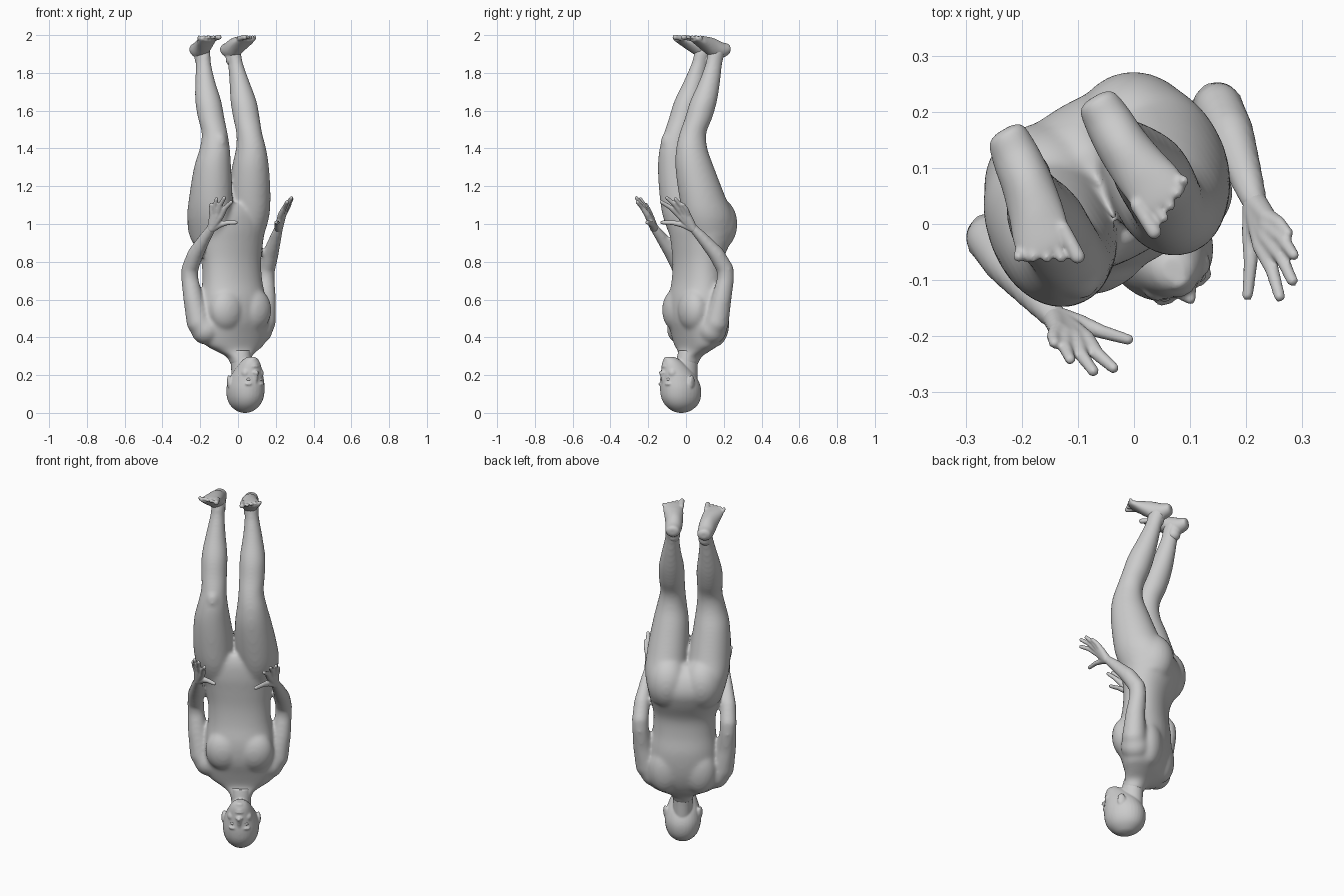
import bpy, bmesh, math
from mathutils import Vector, Matrix

TURN = math.radians(30)   # the whole figure is turned about z
SIDES = (1, -1)
HEAD = .020               # the head sits slightly to one side


def catmull(rows, n=4):
    """Smoothly resample a list of equal-length number rows."""
    out = []
    for i in range(len(rows) - 1):
        p0, p1 = rows[max(i - 1, 0)], rows[i]
        p2, p3 = rows[i + 1], rows[min(i + 2, len(rows) - 1)]
        for k in range(n):
            t = k / n
            out.append([0.5 * (2*b + (c-a)*t + (2*a-5*b+4*c-d)*t*t + (3*b-a-3*c+d)*t**3)
                        for a, b, c, d in zip(p0, p1, p2, p3)])
    return out + [list(rows[-1])]


def loft(bm, rings, along_y=False, power=2.0, seg=32):
    """Rings are (x, y, z, half width, half depth); ring plane is xy or xz."""
    prev = first = None
    for x, y, z, w, d in catmull(rings):
        ring = []
        for k in range(seg):
            a = 2 * math.pi * k / seg
            ca, sa = math.cos(a), math.sin(a)
            p = w * math.copysign(abs(ca) ** (2 / power), ca)
            q = d * math.copysign(abs(sa) ** (2 / power), sa)
            ring.append(bm.verts.new((x + p, y, z + q) if along_y else (x + p, y + q, z)))
        if prev:
            for k in range(seg):
                j = (k + 1) % seg
                bm.faces.new((prev[k], prev[j], ring[j], ring[k]))
        first = first or ring
        prev = ring
    bm.faces.new(first)
    bm.faces.new(prev)


def ball(bm, pos, rad, rot=0.0):
    m = Matrix.Translation(pos) @ Matrix.Rotation(rot, 4, 'Z') @ Matrix.Diagonal((*rad, 1))
    bmesh.ops.create_uvsphere(bm, u_segments=24, v_segments=16, radius=1, matrix=m)


def chain(bm, side, pts, dx=0.0, dy=0.0):
    """Rounded limb through (x, y, z, radius) points."""
    for i, (x, y, z, r) in enumerate(pts):
        p = Vector((side * x + dx, y + dy, z))
        ball(bm, p, (r, r, r))
        if i:
            d = p - q
            m = Matrix.Translation((p + q) / 2) @ d.to_track_quat('Z', 'Y').to_matrix().to_4x4()
            bmesh.ops.create_cone(bm, cap_ends=True, segments=20, radius1=rq, radius2=r,
                                  depth=d.length, matrix=m)
        q, rq = p, r


def finish(bm, name, voxel=None, soften=0):
    """Make the object; fuse its parts into one skin and soften the joins."""
    bmesh.ops.recalc_face_normals(bm, faces=bm.faces)
    me = bpy.data.meshes.new(name)
    bm.to_mesh(me)
    bm.free()
    ob = bpy.data.objects.new(name, me)
    bpy.context.collection.objects.link(ob)
    ob.rotation_euler.z = TURN
    for p in me.polygons:
        p.use_smooth = True
    if voxel:
        m = ob.modifiers.new("fuse", 'REMESH')
        m.mode, m.voxel_size, m.use_smooth_shade = 'VOXEL', voxel, True
        m = ob.modifiers.new("soften", 'SMOOTH')
        m.factor, m.iterations = .5, soften


# head, crown down
head = bmesh.new()
loft(head, [(HEAD, y, z, w, d) for y, z, w, d in [
    (-.040, .0, .008, .010), (-.040, .01, .040, .048), (-.040, .04, .073, .087),
    (-.042, .08, .091, .107), (-.045, .13, .096, .111), (-.054, .18, .087, .100),
    (-.070, .22, .072, .083), (-.090, .26, .054, .060), (-.102, .285, .036, .038),
    (-.106, .296, .018, .020)]], power=2.1)
# nose, lips, chin, neck
chain(head, 1, [(0, -.148, .165, .010), (0, -.157, .200, .011), (0, -.165, .213, .011)], HEAD)
ball(head, (HEAD, -.145, .246), (.024, .012, .007))
ball(head, (HEAD, -.142, .258), (.020, .012, .007))
ball(head, (HEAD, -.128, .283), (.022, .016, .014))
loft(head, [(.018, -.010, .16, .052, .062), (.017, -.004, .26, .053, .059), (.015, .010, .33, .058, .056)])
for s in SIDES:
    # cheek, brow, nostril and ear
    ball(head, (HEAD + s * .042, -.116, .210), (.024, .026, .026))
    ball(head, (HEAD + s * .032, -.142, .153), (.026, .014, .009))
    ball(head, (HEAD + s * .010, -.153, .213), (.009, .010, .008))
    ball(head, (HEAD + s * .093, -.030, .165), (.010, .022, .036), s * .4)
finish(head, "head", .005, 5)

# torso
body = bmesh.new()
loft(body, [(.017, -.004, .25, .053, .058), (.015, .012, .295, .066, .062),
            (.014, .040, .328, .120, .070), (.012, .056, .36, .170, .088), (.010, .062, .42, .194, .110),
            (.008, .060, .50, .194, .130), (.006, .062, .60, .182, .133), (.003, .066, .70, .168, .117),
            (0, .072, .80, .168, .115), (-.004, .090, .90, .190, .138), (-.008, .097, .98, .208, .150),
            (-.010, .086, 1.06, .200, .132), (-.012, .065, 1.11, .12, .09)], power=2.15)
for s in SIDES:
    # chest, shoulder blade and buttock
    ball(body, (.008 + s * .082, -.010, .545), (.100, .074, .115))
    ball(body, (.008 + s * .090, .125, .480), (.090, .066, .130))
    ball(body, (-.010 + s * .092, .125, 1.00), (.114, .126, .150))

    # leg with knee cap; both legs lean slightly to one side
    leg = [(.105, .105, .90, .085, .11), (.112, .085, 1.03, .110, .140), (.113, .050, 1.15, .110, .125),
           (.110, .017, 1.30, .096, .104), (.105, .002, 1.40, .078, .084), (.100, .012, 1.48, .067, .072),
           (.102, .045, 1.56, .069, .073), (.102, .076, 1.65, .068, .072), (.099, .113, 1.75, .052, .058),
           (.092, .145, 1.85, .038, .046), (.088, .160, 1.90, .039, .049), (.086, .165, 1.94, .036, .04)]
    lean = [min(1, max(0, (r[2] - .98) / .3)) for r in leg]
    loft(body, [(s * u - .008 - .022 * t, b - s * .01 * t, z, w, d) for (u, b, z, w, d), t in zip(leg, lean)])
    ball(body, (s * .102 - .03, -.033, 1.43), (.040, .040, .058))

    # arm
    chain(body, s, [(.160, .066, .440, .078), (.198, .073, .480, .065), (.222, .088, .60, .053),
                    (.233, .108, .71, .045), (.235, .104, .76, .045), (.230, .054, .84, .043),
                    (.214, -.032, .935, .031), (.206, -.072, .975, .025), (.208, -.085, 1.0, .020)])
finish(body, "body", .008, 22)

for s, side in zip(SIDES, ("left", "right")):
    # foot, sole up, toes slightly out
    fx, fy = (-.030, -.014) if s > 0 else (-.034, .016)
    foot_bm = bmesh.new()
    foot = [(.083, .246, 1.926, .014, .014), (.083, .236, 1.925, .034, .030), (.085, .200, 1.921, .042, .042),
            (.088, .150, 1.931, .046, .053), (.096, .100, 1.951, .050, .042),
            (.105, .060, 1.967, .053, .029), (.109, .032, 1.978, .050, .019), (.109, .018, 1.982, .042, .014)]
    loft(foot_bm, [(s * u + fx - .06 * (.25 - b), b + fy, z, w, d) for u, b, z, w, d in foot], along_y=True)
    chain(foot_bm, s, [(.084, .185, 1.87, .036), (.086, .190, 1.92, .038)], fx, fy - .02)
    for i in range(5):
        r = .0135 if i == 0 else .0095
        x = .071 + .0215 * i - (.005 if i == 0 else 0)
        chain(foot_bm, s, [(x, .04, 1.981, r), (x + .002, -.016 + .013 * i, 1.989, r)], fx - .014, fy)
    finish(foot_bm, "foot_" + side, .0045, 4)

    # hand: each finger runs wrist, knuckle, middle joint, tip
    hand = bmesh.new()
    reach = -.026 if s > 0 else .012
    wrist = (.206, -.074, .975, .022)
    fingers = [((.212, -.100, 1.045), (.229, -.125, 1.103)), ((.205, -.116, 1.055), (.219, -.164, 1.132)),
               ((.193, -.130, 1.058), (.194, -.203, 1.138)), ((.177, -.139, 1.050), (.160, -.216, 1.116)),
               ((.172, -.110, .997), (.112, -.185, 1.008))]
    for k, t in fingers:
        k = Vector(k) + Vector((0, reach * .35, 0))
        t = Vector(t) + Vector((0, reach, 0))
        mid = (k + t) / 2 + Vector((.004, .002, .004))
        chain(hand, s, [wrist, (*k, .0165), (*mid, .0125), (*t, .0100)])
    finish(hand, "hand_" + side, .0045, 4)

    # eye
    eye = bmesh.new()
    ball(eye, (HEAD + s * .034, -.137, .177), (.014, .012, .010))
    finish(eye, "eye_" + side)
